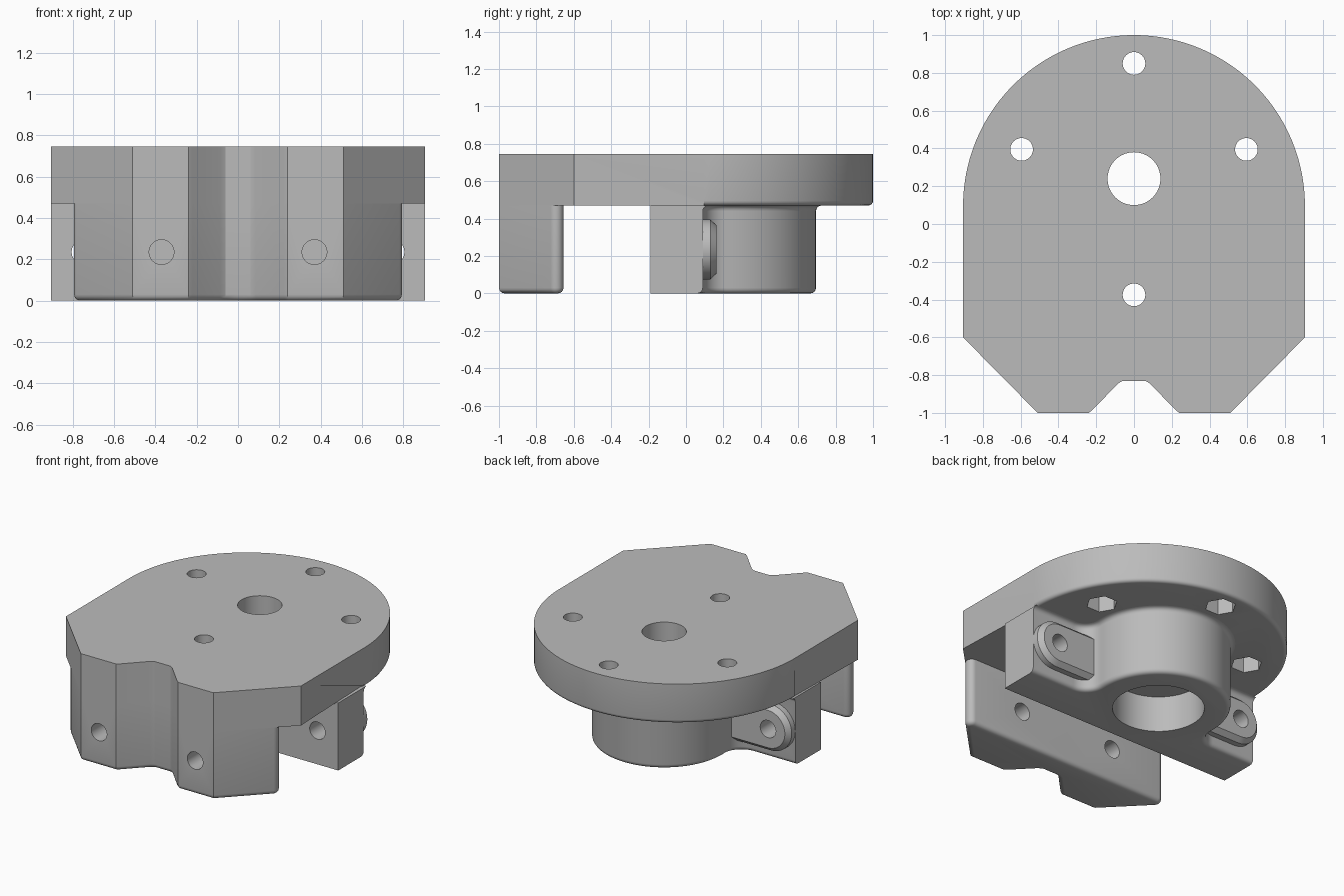
import bpy, bmesh
from math import sin, cos, pi, radians, sqrt, asin
from mathutils import Matrix

if "Cube" in bpy.data.objects:
    bpy.data.objects.remove(bpy.data.objects["Cube"])

gray = bpy.data.materials.new("light_gray")
gray.diffuse_color = (0.5, 0.5, 0.5, 1)
gray.use_nodes = True
gray.node_tree.nodes["Principled BSDF"].inputs["Base Color"].default_value = gray.diffuse_color

TOP, UNDER = 0.745, 0.47      # plate top and underside
HOLE_Z, R = 0.235, 0.06       # cross hole height, screw hole radius


def arc(cx, cy, r, a0, a1, n):
    return [(cx + r * cos(radians(a0 + (a1 - a0) * i / n)),
             cy + r * sin(radians(a0 + (a1 - a0) * i / n))) for i in range(n + 1)]


def mirrored(half):
    """Close a right-hand half outline by mirroring it over x = 0."""
    return half + [(-x, y) for x, y in reversed(half) if x > 1e-5]


def loft(name, rings):
    """Solid through a stack of rings with equal point counts."""
    bm = bmesh.new()
    vs = [[bm.verts.new(p) for p in ring] for ring in rings]
    n = len(vs[0])
    for a, b in zip(vs, vs[1:]):
        for i in range(n):
            j = (i + 1) % n
            bm.faces.new((a[i], a[j], b[j], b[i]))
    bm.faces.new(vs[0])
    bm.faces.new(vs[-1])
    bmesh.ops.recalc_face_normals(bm, faces=bm.faces[:])
    me = bpy.data.meshes.new(name)
    bm.to_mesh(me)
    bm.free()
    me.materials.append(gray)
    ob = bpy.data.objects.new(name, me)
    bpy.context.collection.objects.link(ob)
    return ob


def prism(name, outline, z0, z1):
    return loft(name, [[(x, y, z) for x, y in outline] for z in (z0, z1)])


def round_edges(ob, pick, width):
    bm = bmesh.new()
    bm.from_mesh(ob.data)
    edges = [e for e in bm.edges if all(pick(v.co) for v in e.verts)]
    bmesh.ops.bevel(bm, geom=edges, offset=width, segments=4, profile=0.5,
                    affect='EDGES', clamp_overlap=False)
    bm.to_mesh(ob.data)
    bm.free()


def cut(ob, cutter):
    """Subtract a cutter and remove it."""
    bpy.context.view_layer.objects.active = ob
    m = ob.modifiers.new("cut", 'BOOLEAN')
    m.operation, m.solver, m.object = 'DIFFERENCE', 'EXACT', cutter
    bpy.ops.object.modifier_apply(modifier=m.name)
    bpy.data.objects.remove(cutter)


def hole_z(ob, x, y, r, z0, z1, n=40):
    cut(ob, prism("cutter", arc(x, y, r, 0, 360 - 360 / n, n - 1), z0, z1))


def hole_y(ob, x, y0, y1):
    ring = arc(x, HOLE_Z, R, 0, 351, 39)
    cut(ob, loft("cutter", [[(px, y, pz) for px, pz in ring] for y in (y0, y1)]))


# shared front edge with centre notch and chamfered corner
front = [(0, -0.83), (0.06, -0.83), (0.085, -0.845), (0.22, -0.985), (0.24, -1), (0.51, -1)]

# top plate: round back, rounded lower rim
plate = prism("top_plate", mirrored(front + [(0.905, -0.6)] + arc(0, 0.095, 0.905, 0, 90, 40)),
              UNDER, TOP)
round_edges(plate, lambda c: c.z < UNDER + 0.001 and c.y > 0.09, 0.025)
hole_z(plate, 0, 0.24, 0.14, 0, 1, 64)
for x, y in ((0, 0.85), (0.595, 0.395), (-0.595, 0.395), (0, -0.375)):
    hole_z(plate, x, y, R, 0, 1)
    hole_z(plate, x, y, 0.1, 0.3, UNDER + 0.12, 6)   # nut pocket

# front clamp leg
leg = prism("front_leg", mirrored(front + arc(0.753, -0.695, 0.04, -45, 90, 8) + [(0, -0.655)]),
            0, UNDER)
round_edges(leg, lambda c: c.z < 0.001, 0.03)
for s in (1, -1):
    hole_y(leg, s * 0.37, -1.2, -0.5)


# middle wall blended into the bearing boss; o offsets the back surface
def body_ring(o, z):
    by, br, f = 0.24, 0.455, 0.12
    cy = 0.09 + f
    cx = sqrt((br + f) ** 2 - (cy - by) ** 2)
    a = asin((cy - by) / (br + f)) * 180 / pi
    half = [(0, -0.19), (0.905, -0.19), (0.905, 0.09 + o)]
    half += arc(cx, cy, f - o, 270, 180 + a, 12)
    half += arc(0, by, br + o, a, 90, 28)
    return [(x, y, z) for x, y in mirrored(half)]


q = 0.03
steps = [i * pi / 8 for i in range(5)]
rings = [body_ring(-q * (1 - sin(t)), q * (1 - cos(t))) for t in steps]
rings += [body_ring(q * (1 - cos(t)), UNDER - q * (1 - sin(t))) for t in steps]
body = loft("middle_wall_and_boss", rings)
hole_z(body, 0, 0.24, 0.29, -0.1, 0.25, 64)
hole_z(body, 0, 0.24, 0.14, 0.1, 1, 64)
parts = [plate, leg, body]

# chamfered screw pads on the back of the wall
for s, side in ((1, "right"), (-1, "left")):
    def pad_ring(r, y):
        return [(s * x, y, z) for x, z in
                arc(0.745, HOLE_Z, r, -90, 90, 24) + [(0.42, HOLE_Z + r), (0.42, HOLE_Z - r)]]
    pad = loft(side + "_screw_pad", [pad_ring(0.16, 0.06), pad_ring(0.16, 0.13), pad_ring(0.13, 0.162)])
    for ob in (pad, body):
        hole_y(ob, s * 0.745, -0.4, 0.4)
    parts.append(pad)

# smooth curved faces, keep hard edges
for ob in parts:
    bpy.ops.object.select_all(action='DESELECT')
    ob.select_set(True)
    bpy.context.view_layer.objects.active = ob
    bpy.ops.object.shade_smooth_by_angle(angle=radians(30))
